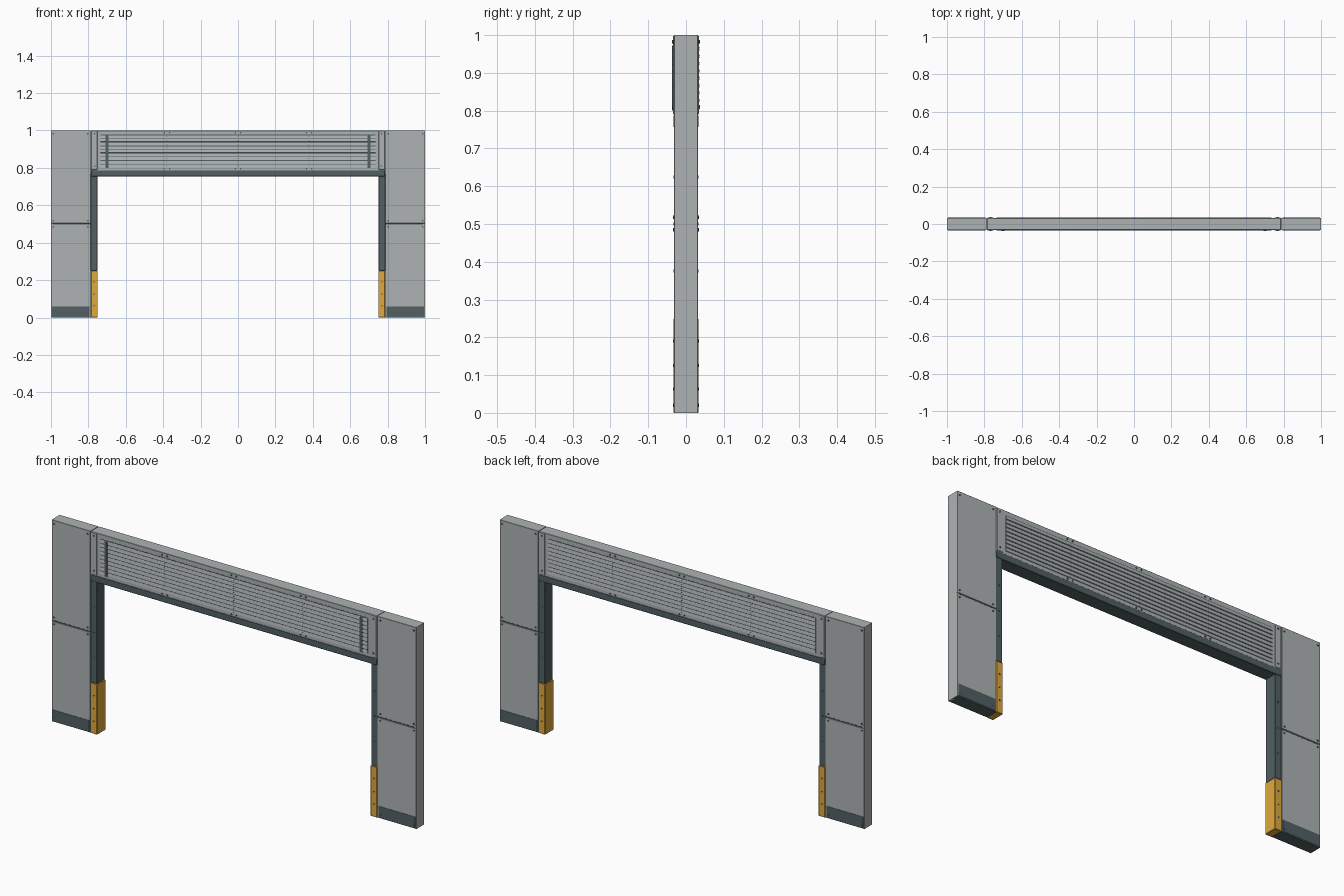
import bpy, bmesh
from math import radians
from mathutils import Matrix, Vector

if "Cube" in bpy.data.objects:
    bpy.data.objects.remove(bpy.data.objects["Cube"])


def material(name, rgb):
    m = bpy.data.materials.new(name)
    m.diffuse_color = (*rgb, 1)
    m.use_nodes = True
    m.node_tree.nodes["Principled BSDF"].inputs["Base Color"].default_value = m.diffuse_color
    return m


GREY = material("grey_panel", (0.42, 0.45, 0.45))
DARK = material("dark_steel", (0.085, 0.115, 0.125))
YELLOW = material("yellow_guard", (0.75, 0.40, 0.045))


def finish(name, bm, mat, bevel=0):
    me = bpy.data.meshes.new(name)
    bm.to_mesh(me)
    bm.free()
    ob = bpy.data.objects.new(name, me)
    bpy.context.collection.objects.link(ob)
    me.materials.append(mat)
    if bevel:
        b = ob.modifiers.new("edge", "BEVEL")
        b.width = bevel
        b.segments = 1
    return ob


def boxes(name, specs, mat, bevel=0, tilt=0):
    """Each spec is x0, x1, y0, y1, z0, z1; tilt leans boxes outward about x."""
    bm = bmesh.new()
    for x0, x1, y0, y1, z0, z1 in specs:
        c = Vector(((x0 + x1) / 2, (y0 + y1) / 2, (z0 + z1) / 2))
        rot = Matrix.Rotation(tilt * (1 if c.y > 0 else -1), 4, "X")
        bmesh.ops.create_cube(bm, size=1, matrix=Matrix.Translation(c) @ rot @
                              Matrix.Diagonal((x1 - x0, abs(y1 - y0), z1 - z0, 1)))
    return finish(name, bm, mat, bevel)


def skins(x0, x1, ya, yb, z0, z1):
    """The same plate on the front and the back."""
    return [(x0, x1, -yb, -ya, z0, z1), (x0, x1, ya, yb, z0, z1)]


def bolts(name, points, y, r=0.0045):
    bm = bmesh.new()
    for x, z in points:
        for s in (-1, 1):
            bmesh.ops.create_cone(bm, cap_ends=True, segments=8, radius1=r, radius2=r, depth=0.005,
                                  matrix=Matrix.Translation((x, s * y, z)) @
                                  Matrix.Rotation(radians(90), 4, "X"))
    return finish(name, bm, DARK)


def span(s, a, b):
    return (a, b) if s > 0 else (-b, -a)


for s, side in ((-1, "left"), (1, "right")):
    # Leg core, two skin panels per face, kick plate
    boxes(side + "_leg_core", [(*span(s, 0.785, 0.998), -0.029, 0.029, 0, 0.998)], DARK)
    x = span(s, 0.788, 1.0)
    boxes(side + "_leg_panels",
          skins(*x, 0.027, 0.032, 0.002, 0.498) + skins(*x, 0.027, 0.032, 0.504, 1.0), GREY, 0.001)
    boxes(side + "_leg_outer_cover", [(*span(s, 0.99, 1.0), -0.03, 0.03, 0, 1.0)], GREY)
    boxes(side + "_leg_top_cover", [(*span(s, 0.788, 1.0), -0.03, 0.03, 0.99, 1.0)], GREY)
    boxes(side + "_kick_plate", skins(*span(s, 0.793, 0.995), 0.03, 0.0335, 0.003, 0.06), DARK)
    bolts(side + "_leg_bolts", [(s * px, z) for px in (0.803, 0.987)
                                for z in (0.02, 0.485, 0.518, 0.982)], 0.032)
    # Door jamb with coloured impact guard
    boxes(side + "_jamb", [(*span(s, 0.752, 0.788), -0.031, 0.031, 0.25, 0.77)], DARK, 0.002)
    boxes(side + "_impact_guard", [(*span(s, 0.75, 0.786), -0.033, 0.033, 0, 0.25)], YELLOW, 0.002)
    bolts(side + "_jamb_bolts", [(s * 0.769, z) for z in (0.375, 0.5, 0.625)], 0.0305, 0.004)
    bolts(side + "_guard_bolts", [(s * 0.769, z) for z in (0.063, 0.125, 0.19)], 0.0325, 0.004)
    # End plates of the header
    boxes(side + "_header_end_plate", skins(*span(s, 0.752, 0.783), 0.03, 0.034, 0.79, 0.998),
          GREY, 0.001)
    bolts(side + "_header_end_bolts", [(s * 0.767, z) for z in (0.81, 0.982)], 0.034)
    # Upright louvre stop, front only
    boxes(side + "_louvre_stop", [(*span(s, 0.692, 0.708), -0.0365, -0.031, 0.8, 0.972)], DARK)

# Header beam and lintel trim
boxes("header_beam", [(-0.785, 0.785, -0.032, 0.032, 0.785, 1.0)], GREY, 0.0015)
boxes("lintel", [(-0.786, 0.786, -0.033, 0.033, 0.755, 0.788)], DARK, 0.002)

# Horizontal louvres with shadow gaps on both faces
slats, gaps = [], []
for i in range(9):
    z = 0.803 + i * 0.0195
    slats += skins(-0.735, 0.735, 0.0315, 0.0345, z, z + 0.015)
    gaps += skins(-0.735, 0.735, 0.031, 0.0327, z + 0.0145, z + 0.0185)
boxes("louvre_slats", slats, GREY, tilt=radians(9))
boxes("louvre_gaps", gaps, DARK)

# Section fixings along the header
bolts("header_bolts", [(x + d, z) for x in (-0.38, 0, 0.38) for d in (-0.014, 0.014)
                       for z in (0.795, 0.988)], 0.0325, 0.004)
bolts("louvre_rivets", [(x, 0.81 + i * 0.0195) for x in (-0.38, 0, 0.38) for i in range(9)],
      0.0335, 0.002)
